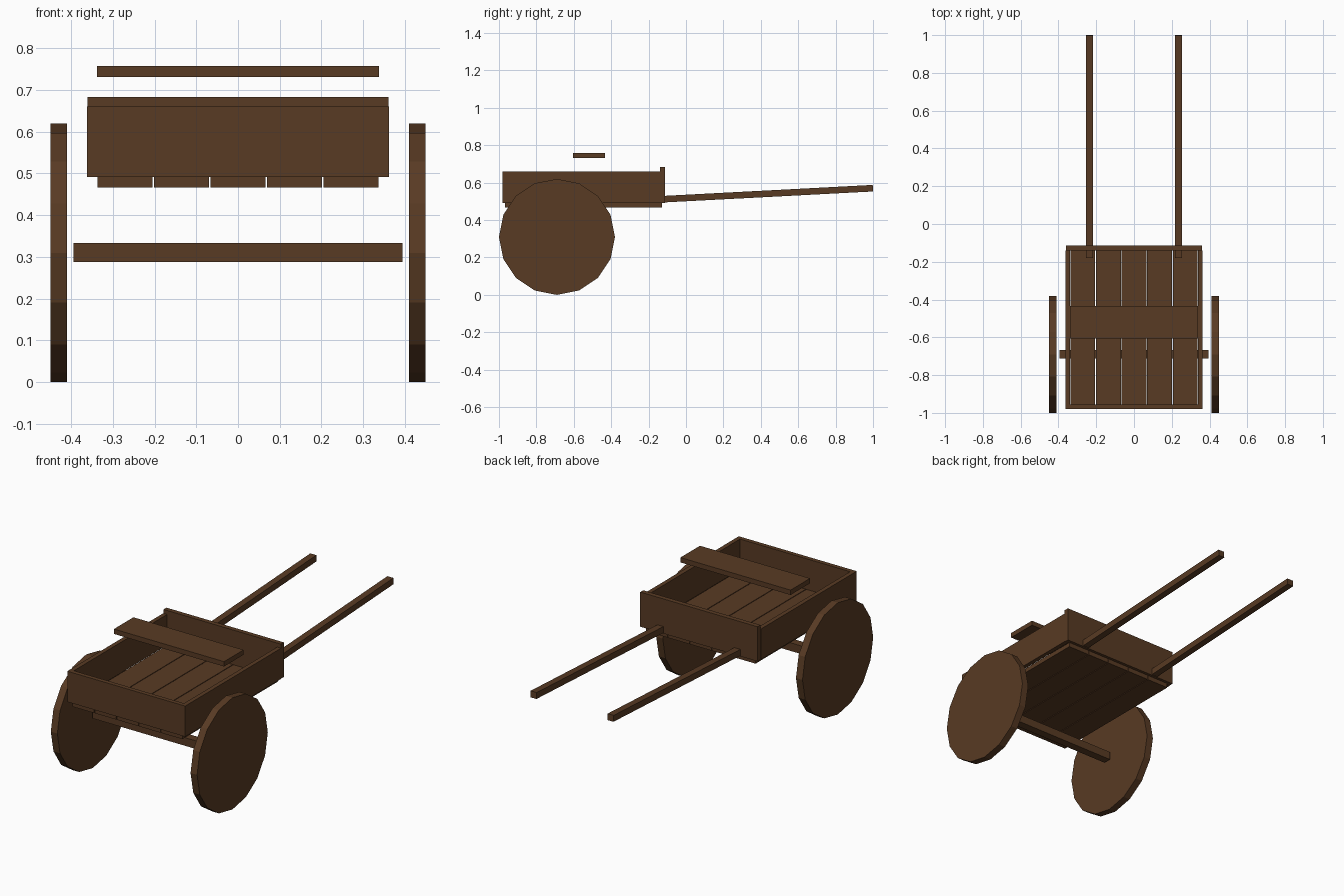
import bpy, math

if "Cube" in bpy.data.objects:
    bpy.data.objects.remove(bpy.data.objects["Cube"])

wood = bpy.data.materials.new("dark brown wood")
wood.diffuse_color = (0.098, 0.043, 0.017, 1)
wood.use_nodes = True
wood.node_tree.nodes["Principled BSDF"].inputs["Base Color"].default_value = wood.diffuse_color


def finish(name):
    ob = bpy.context.object
    ob.name = name
    ob.data.materials.append(wood)
    return ob


def box(name, x, y, z, rot_x=0.0):
    """Box from (min, max) ranges on each axis."""
    bpy.ops.mesh.primitive_cube_add(size=1, location=[(r[0] + r[1]) / 2 for r in (x, y, z)])
    ob = finish(name)
    ob.scale = [r[1] - r[0] for r in (x, y, z)]
    ob.rotation_euler.x = rot_x
    return ob


# floor planks with narrow gaps
pitch, gap = 0.1355, 0.004
for i in range(5):
    cx = (i - 2) * pitch
    half = (pitch - gap) / 2
    box(f"floor_plank_{i + 1}", (cx - half, cx + half), (-0.968, -0.129), (0.466, 0.491))

# box walls
box("front_wall", (-0.362, 0.362), (-0.98, -0.956), (0.491, 0.661))
box("back_wall", (-0.36, 0.36), (-0.139, -0.113), (0.491, 0.683))
for side, s in (("left", -1), ("right", 1)):
    box(f"{side}_wall", sorted((s * 0.338, s * 0.362)), (-0.956, -0.139), (0.491, 0.661))

# seat board
box("seat", (-0.338, 0.338), (-0.605, -0.434), (0.731, 0.758))

# axle
box("axle", (-0.394, 0.394), (-0.712, -0.667), (0.288, 0.333))

# wheels: 16-sided discs with a corner at the bottom
for side, s in (("left", -1), ("right", 1)):
    bpy.ops.mesh.primitive_cylinder_add(vertices=16, radius=0.31, depth=0.04,
                                        location=(s * 0.429, -0.69, 0.31),
                                        rotation=(0, math.pi / 2, 0))
    finish(f"{side}_wheel")

# pull handles, rising slightly to the back
tilt = math.radians(3)
for side, s in (("left", -1), ("right", 1)):
    box(f"{side}_handle", sorted((s * 0.218, s * 0.255)), (-0.18, 1.0), (0.522, 0.557), tilt)
